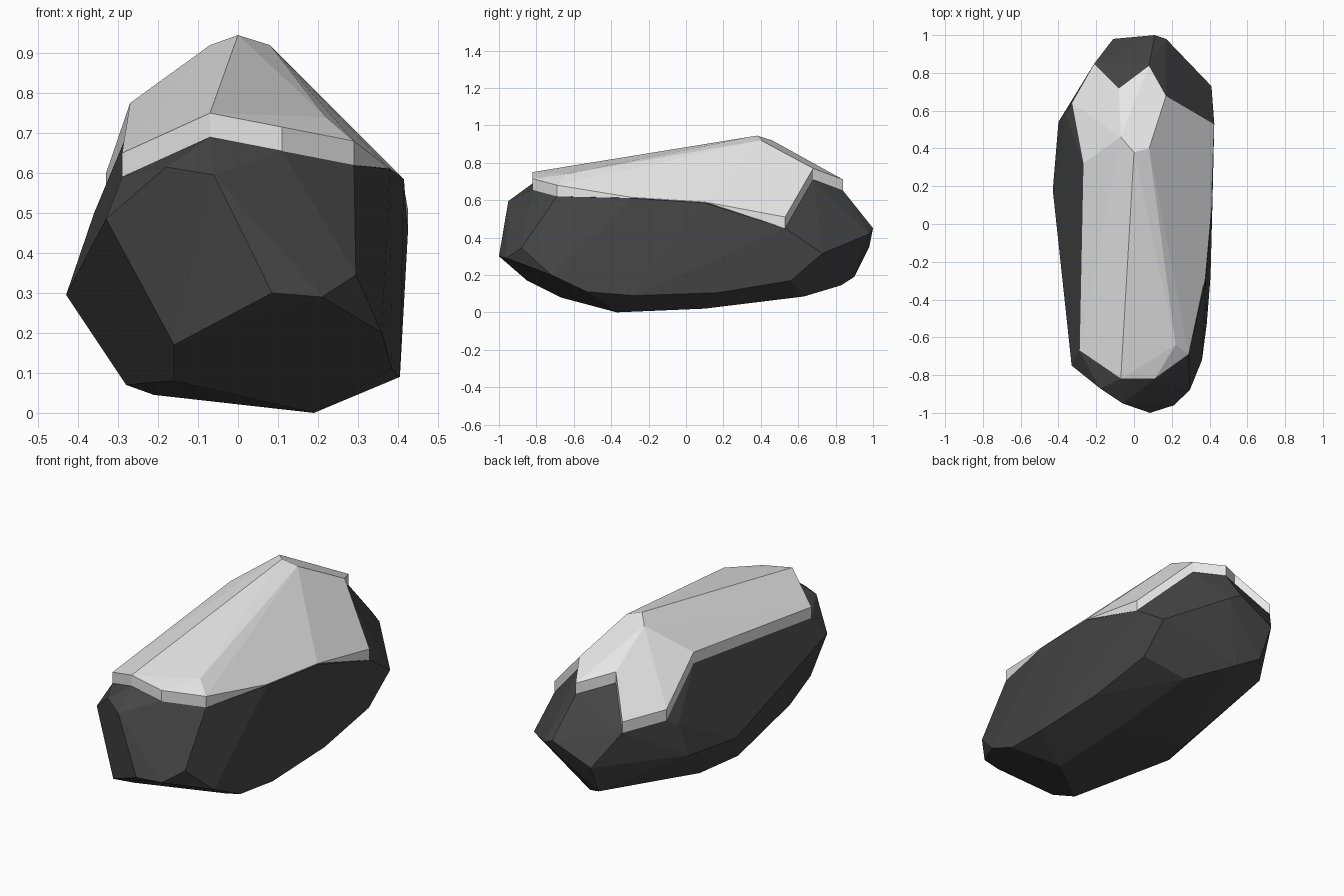
import bpy
import bmesh
import math
from mathutils import Vector

# Remove the default cube only
default_cube = bpy.data.objects.get("Cube")
if default_cube:
    bpy.data.objects.remove(default_cube, do_unlink=True)


def make_material(name, grey):
    material = bpy.data.materials.new(name)
    material.use_nodes = True
    colour = (grey, grey, grey, 1)
    material.diffuse_color = colour
    shader = material.node_tree.nodes["Principled BSDF"]
    shader.inputs["Base Color"].default_value = colour
    shader.inputs["Roughness"].default_value = 1
    return material


def point(x, y, z):
    """Position given in hundredths of a unit."""
    return Vector((x, y, z)) / 100


def add_hull(mesh, positions):
    """Wrap a set of corner positions in a faceted convex solid."""
    corners = [mesh.verts.new(position) for position in positions]
    result = bmesh.ops.convex_hull(mesh, input=corners)
    spare = set(result["geom_interior"]) | set(result["geom_unused"])
    spare = [item for item in spare if isinstance(item, bmesh.types.BMVert)]
    bmesh.ops.delete(mesh, geom=spare, context="VERTS")


def finish_object(mesh, name, material):
    """Merge nearly flat facets and turn the mesh into an object."""
    bmesh.ops.dissolve_limit(mesh, angle_limit=math.radians(2),
                             verts=mesh.verts[:], edges=mesh.edges[:])
    bmesh.ops.recalc_face_normals(mesh, faces=mesh.faces[:])
    data = bpy.data.meshes.new(name)
    mesh.to_mesh(data)
    mesh.free()
    data.materials.append(material)
    result = bpy.data.objects.new(name, data)
    bpy.context.collection.objects.link(result)
    return result


stone = make_material("dark stone", 0.06)
snow = make_material("white snow", 0.8)
thickness = Vector((0, 0, 0.06))

# Snow ridge corners
peak = point(0, 38, 94.5)
peak_left = point(-7, 46, 92)
peak_right = point(8, 40, 92)
ridge_front = point(-7, -82, 75)
front_bump = point(22, -64, 74)

# Snow rim corners, clockwise from the front
rim_front_left = point(-29, -67, 65)
rim_left = point(-27, 32, 77.5)
rim_back_left = point(-33, 64, 60)
rim_left_tip = point(-21, 85, 58)
rim_back_notch = point(-8, 72, 77)
rim_right_tip = point(8, 84, 71)
rim_right_notch = point(17, 68, 77)
rim_back_right = point(42.5, 53, 51)
rim_right = point(41, 10, 59)
rim_right_front = point(37.5, -29, 61.5)
rim_front_right = point(29, -69, 68)
rim_front = point(11, -82, 71.5)

# Snow cap, one faceted slab for each slope
slopes = {
    "left": (peak, peak_left, rim_left, rim_front_left, ridge_front),
    "back_left": (peak_left, rim_left, rim_back_left, rim_left_tip,
                  rim_back_notch),
    "back": (peak, peak_left, rim_back_notch, rim_right_tip,
             rim_right_notch, peak_right),
    "front": (peak, peak_right, front_bump, rim_front_right, rim_front,
              ridge_front),
    "right": (peak_right, rim_right_notch, rim_back_right, rim_right,
              rim_right_front, rim_front_right, front_bump),
}
cap = bmesh.new()
for corners in slopes.values():
    lowered = [corner - thickness for corner in corners]
    add_hull(cap, list(corners) + lowered)
finish_object(cap, "snow_cap", snow)

# Boulder corners
shoulder = [corner - thickness for corner in (
    ridge_front, rim_front, rim_front_right, rim_front_left, rim_left,
    rim_back_left, rim_left_tip, rim_back_notch, rim_right_tip,
    rim_right_notch, rim_back_right)]
shoulder += [point(41.5, 10, 58.5), point(38, -29, 61)]
front_end = [point(-6, -95, 59.5), point(-18, -87, 61.5),
             point(-33, -75, 48.5), point(8.5, -100, 30),
             point(21, -96, 29), point(29.5, -88, 34.5),
             point(36, -72, 20), point(-16, -85, 17)]
back_end = [point(-11, 98, 35), point(11, 100, 45), point(17, 98, 42),
            point(41, 73, 31.5), point(-10, 90, 19), point(0, 83, 14.5)]
flanks = [point(-43, 18, 29.5), point(-40, 54, 33), point(-36, 58, 50),
          point(40, 56, 17), point(40.5, 17, 10.5),
          point(40.5, -28, 9), point(38.5, -53, 11)]
underside = [point(19, -37, 0), point(19, 10, 2), point(18, 63, 8.5),
             point(-21, 18, 4.5), point(-28, -5, 7), point(-16, -67, 8)]

# Boulder
rock = bmesh.new()
add_hull(rock, shoulder + front_end + back_end + flanks + underside)
finish_object(rock, "boulder", stone)
